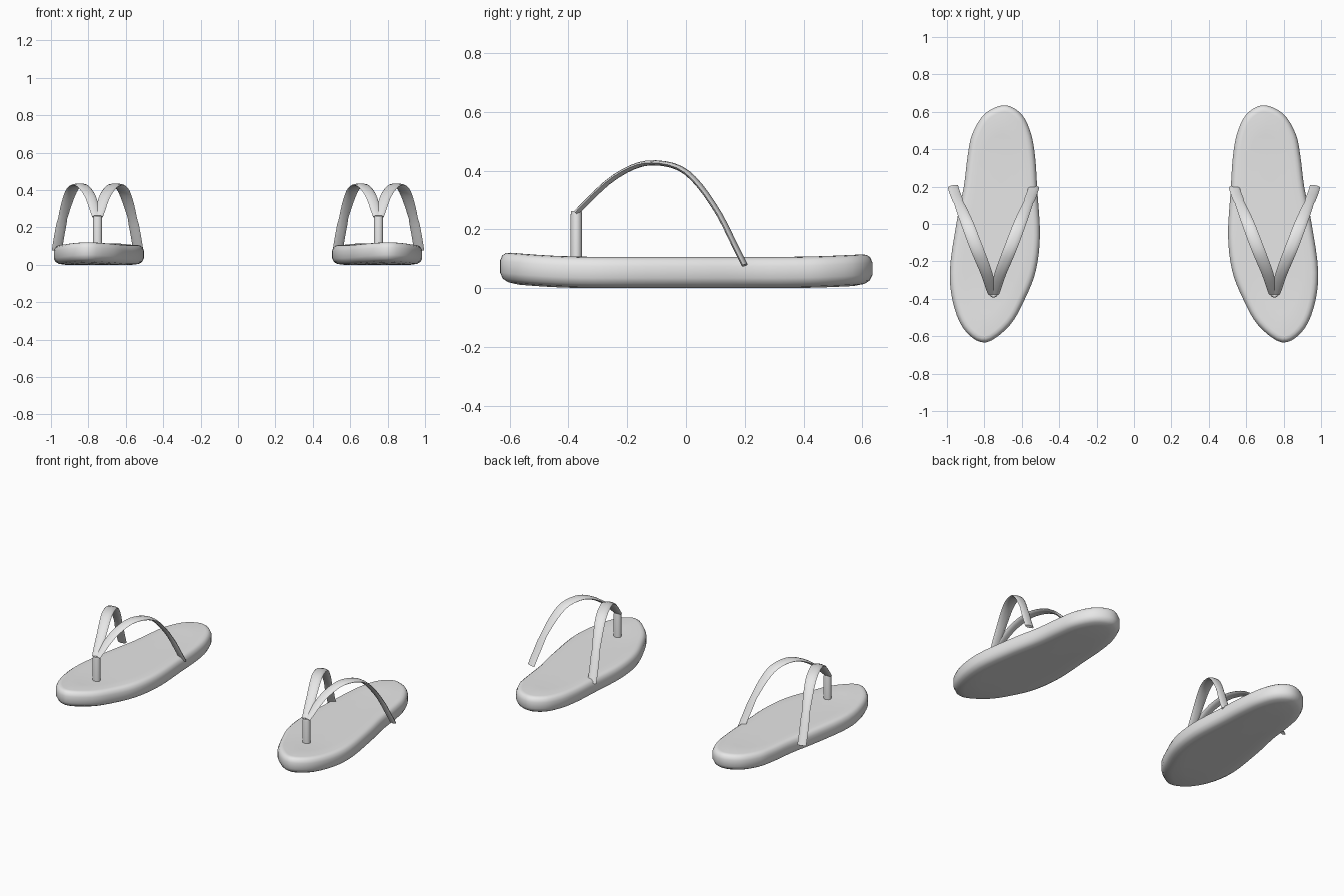
import bpy
import bmesh
import math
from mathutils import Vector

if "Cube" in bpy.data.objects:
    bpy.data.objects.remove(bpy.data.objects["Cube"])

grey = bpy.data.materials.new("plain grey")
grey.use_nodes = True
grey.diffuse_color = (0.8, 0.8, 0.8, 1)
grey.node_tree.nodes["Principled BSDF"].inputs["Base Color"].default_value = (0.8, 0.8, 0.8, 1)


def smooth_path(points, steps, closed=False):
    """Catmull-Rom curve through the points."""
    pts = [Vector(p) for p in points]
    n = len(pts)
    pick = (lambda i: pts[i % n]) if closed else (lambda i: pts[max(0, min(n - 1, i))])
    out = []
    for i in range(n if closed else n - 1):
        a, b, c, d = (pick(i + k) for k in (-1, 0, 1, 2))
        for s in range(steps):
            t = s / steps
            out.append(0.5 * (2 * b + (c - a) * t + (2 * a - 5 * b + 4 * c - d) * t ** 2
                              + (3 * b - a - 3 * c + d) * t ** 3))
    return out if closed else out + [pts[-1]]


def loft(name, rings, side, angle):
    """Skin closed rings, cap both ends, mirror to the wanted side."""
    bm = bmesh.new()
    loops = [[bm.verts.new((p.x * side, p.y, p.z)) for p in ring] for ring in rings]
    n = len(loops[0])
    for low, high in zip(loops, loops[1:]):
        for i in range(n):
            j = (i + 1) % n
            bm.faces.new((low[i], low[j], high[j], high[i]))
    bm.faces.new(loops[0])
    bm.faces.new(loops[-1])
    bmesh.ops.recalc_face_normals(bm, faces=bm.faces)
    mesh = bpy.data.meshes.new(name)
    bm.to_mesh(mesh)
    bm.free()
    obj = bpy.data.objects.new(name, mesh)
    bpy.context.collection.objects.link(obj)
    mesh.materials.append(grey)
    bpy.ops.object.select_all(action='DESELECT')
    obj.select_set(True)
    bpy.context.view_layer.objects.active = obj
    bpy.ops.object.shade_smooth_by_angle(angle=math.radians(angle))
    return obj


# Sole outline, counter-clockwise from the toe
OUTLINE = [(0.79, -0.633), (0.895, -0.58), (0.96, -0.45), (0.985, -0.26), (0.95, 0),
           (0.91, 0.2), (0.89, 0.36), (0.865, 0.48), (0.797, 0.59), (0.69, 0.635),
           (0.6, 0.585), (0.55, 0.48), (0.528, 0.35), (0.517, 0.18), (0.503, -0.06),
           (0.525, -0.25), (0.583, -0.4), (0.663, -0.54)]
# Edge rounding as inset and height
EDGE = [(0.065, 0), (0.028, 0.005), (0.01, 0.015), (0, 0.035), (0, 0.075),
        (0.008, 0.094), (0.02, 0.103), (0.035, 0.106)]


def raised(x, y, z):
    """Lift the toe and heel a little."""
    end = max(0, (abs(y) - 0.3) / 0.33)
    return Vector((x, y, z + (0.018 if y < 0 else 0.011) * end ** 2))


def make_sole(name, side):
    line = smooth_path(OUTLINE, 4, closed=True)
    n = len(line)
    rings = []
    for inset, z in EDGE:
        ring = []
        for i, p in enumerate(line):
            t = (line[(i + 1) % n] - line[i - 1]).normalized()
            ring.append(raised(p.x - t.y * inset, p.y + t.x * inset, z))
        rings.append(ring)
    # Inner rings let the top and bottom follow the lifted ends
    mid = Vector((0.74, 0))

    def shrink(ring, f, z):
        return [raised(mid.x + (p.x - mid.x) * f, p.y * f, z) for p in ring]
    scales = (0.8, 0.55, 0.25)
    under = [shrink(rings[0], f, 0) for f in reversed(scales)]
    over = [shrink(rings[-1], f, 0.106) for f in scales]
    loft(name, under + rings + over, side, 60)


# Strap centre line from the toe post to the outer edge, with x from the post
STRAP = [(0.006, -0.372, 0.258), (0.035, -0.27, 0.358), (0.07, -0.18, 0.413),
         (0.1, -0.105, 0.427), (0.132, -0.02, 0.408), (0.158, 0.046, 0.35),
         (0.186, 0.114, 0.25), (0.206, 0.165, 0.148), (0.217, 0.2, 0.078)]


def make_strap(name, side, turn):
    path = smooth_path(STRAP, 3)
    rings = []
    for i, p in enumerate(path):
        t = (path[min(i + 1, len(path) - 1)] - path[max(i - 1, 0)]).normalized()
        w = Vector((1, -0.22, 0))
        w = (w - t * w.dot(t)).normalized()
        up = w.cross(t)
        u = i / (len(path) - 1)
        half = 0.02 + 0.014 * math.sin(math.pi * min(1, u * 1.25 + 0.02)) ** 0.5 if u < 0.78 else 0.028
        ring = []
        for k in range(10):
            a = math.tau * k / 10
            q = p + w * half * math.cos(a) + up * 0.009 * math.sin(a)
            ring.append(Vector((0.751 + turn * q.x, q.y, q.z)))
        rings.append(ring)
    loft(name, rings, side, 60)


def make_post(name, side):
    rings = []
    for z, r in ((0.09, 0.022), (0.25, 0.022), (0.262, 0.019)):
        rings.append([Vector((0.751 + 1.08 * r * math.cos(math.tau * k / 16),
                              -0.373 + 0.9 * r * math.sin(math.tau * k / 16), z))
                      for k in range(16)])
    loft(name, rings, side, 40)


# Both sandals
for label, side in (("left", 1), ("right", -1)):
    make_sole(label + "_sole", side)
    make_post(label + "_toe_post", side)
    make_strap(label + "_outer_strap", side, 1)
    make_strap(label + "_inner_strap", side, -1)
